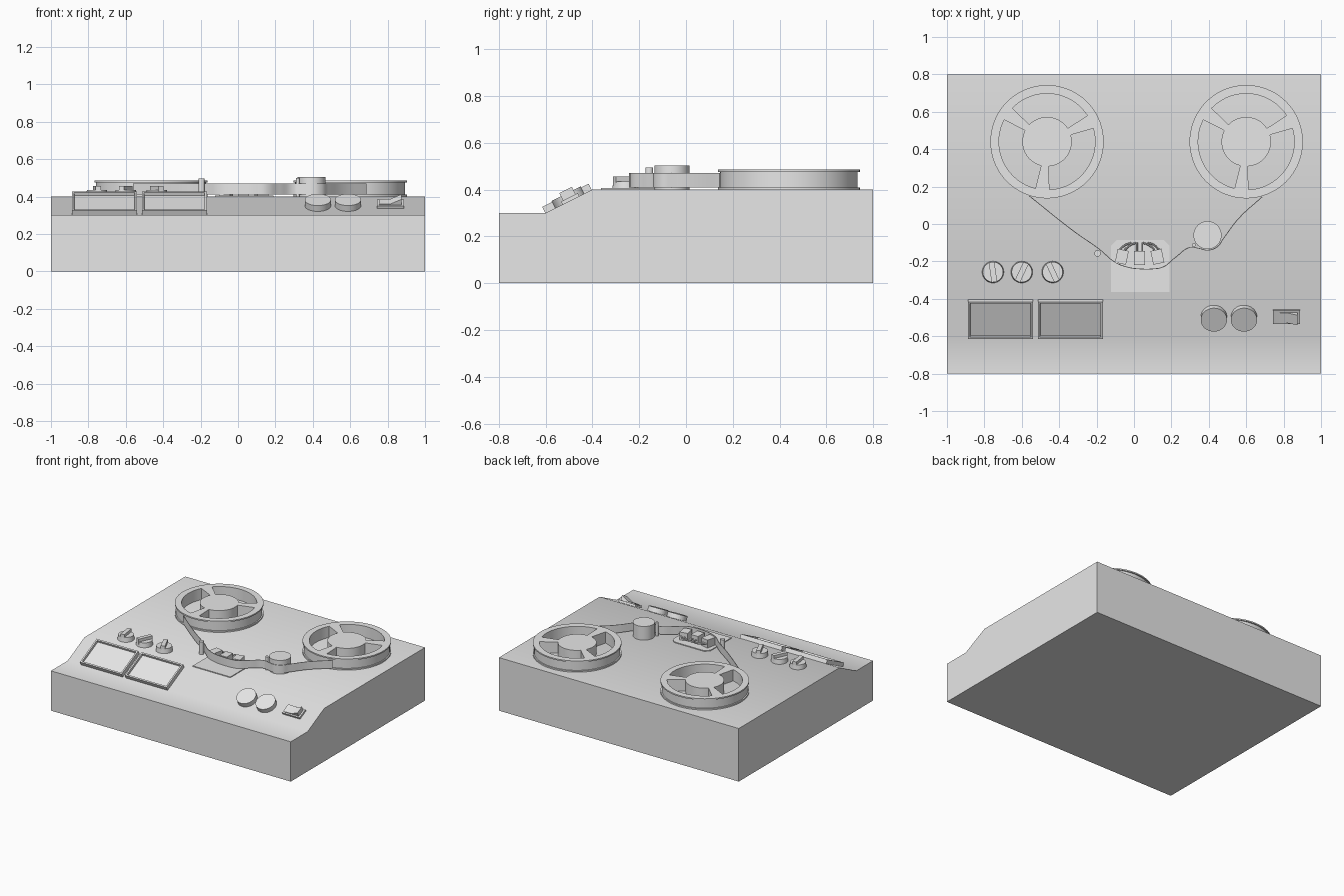
import bpy, bmesh
from math import radians, sin, cos, atan2
from mathutils import Matrix, Vector

cube = bpy.data.objects.get("Cube")
if cube:
    bpy.data.objects.remove(cube, do_unlink=True)

grey = bpy.data.materials.new("light_grey")
grey.use_nodes = True
grey.diffuse_color = (0.8, 0.8, 0.8, 1)
grey.node_tree.nodes["Principled BSDF"].inputs["Base Color"].default_value = (0.8, 0.8, 0.8, 1)

DECK = 0.4
TILT = atan2(0.1, 0.2)
parts = []


def add(name, data, matrix=Matrix()):
    ob = bpy.data.objects.new(name, data)
    bpy.context.collection.objects.link(ob)
    data.materials.append(grey)
    ob.matrix_world = matrix
    parts.append(ob)
    return ob


def finish(name, bm, matrix=Matrix()):
    bmesh.ops.recalc_face_normals(bm, faces=bm.faces)
    mesh = bpy.data.meshes.new(name)
    bm.to_mesh(mesh)
    bm.free()
    return add(name, mesh, matrix)


def at(x, y, z=DECK, turn=0):
    return Matrix.Translation((x, y, z)) @ Matrix.Rotation(radians(turn), 4, "Z")


def on_slope(x, y):
    """Frame on the sloped panel: local y runs up it, local z points out."""
    return Matrix.Translation((x, y, 0.6 + y / 2)) @ Matrix.Rotation(TILT, 4, "X")


def prism(name, points, depth, axis, matrix=Matrix()):
    """Extrude a closed outline; points are 3D and depth runs along axis."""
    bm = bmesh.new()
    face = bm.faces.new([bm.verts.new(p) for p in points])
    top = bmesh.ops.extrude_face_region(bm, geom=[face])["geom"]
    bmesh.ops.translate(bm, vec=Vector(axis) * depth,
                        verts=[v for v in top if isinstance(v, bmesh.types.BMVert)])
    return finish(name, bm, matrix)


def box(name, w, d, h, matrix):
    outline = [(-w / 2, -d / 2, 0), (w / 2, -d / 2, 0), (w / 2, d / 2, 0), (-w / 2, d / 2, 0)]
    return prism(name, outline, h, (0, 0, 1), matrix)


def disc(name, r, h, matrix, r_top=None):
    bm = bmesh.new()
    bmesh.ops.create_cone(bm, cap_ends=True, segments=48, radius1=r, radius2=r_top or r,
                          depth=h, matrix=Matrix.Translation((0, 0, h / 2)))
    return finish(name, bm, matrix)


def arc(r, start, end, steps):
    angles = [radians(start + (end - start) * i / steps) for i in range(steps + 1)]
    return [(r * cos(a), r * sin(a)) for a in angles]


def spoked_disc(name, r, h, matrix):
    """Filled disc with three wide windows around the hub."""
    cu = bpy.data.curves.new(name, "CURVE")
    cu.dimensions = "2D"
    cu.fill_mode = "BOTH"
    cu.extrude = h / 2
    loops = [arc(r, 0, 360, 72)[:-1]]
    for k in range(3):
        a, b = 33 + 120 * k, 136 + 120 * k
        loops.append(arc(0.257, a, b, 20) + arc(0.132, b, a, 20))
    for loop in loops:
        sp = cu.splines.new("POLY")
        sp.points.add(len(loop) - 1)
        for p, (x, y) in zip(sp.points, loop):
            p.co = (x, y, 0, 1)
        sp.use_cyclic_u = True
    add(name, cu, matrix @ Matrix.Translation((0, 0, h / 2)))


def path(name, points, matrix, ribbon=0, wire=0):
    cu = bpy.data.curves.new(name, "CURVE")
    cu.dimensions = "2D" if ribbon else "3D"
    cu.extrude = ribbon / 2
    cu.bevel_depth = wire
    cu.bevel_resolution = 2
    cu.resolution_u = 8
    sp = cu.splines.new("BEZIER")
    sp.bezier_points.add(len(points) - 1)
    for bp, p in zip(sp.bezier_points, points):
        bp.co = (*p, 0)
        bp.handle_left_type = bp.handle_right_type = "AUTO"
    return add(name, cu, matrix)


# Cabinet with sloped control panel
side = [(-0.8, 0), (0.8, 0), (0.8, DECK), (-0.4, DECK), (-0.6, 0.3), (-0.8, 0.3)]
prism("cabinet", [(-1, y, z) for y, z in side], 2, (1, 0, 0))

# Reels
for label, x in (("right", -0.465), ("left", 0.6)):
    spoked_disc(label + "_reel_lower_flange", 0.303, 0.01, at(x, 0.44))
    spoked_disc(label + "_reel_core", 0.294, 0.065, at(x, 0.44, 0.41))
    spoked_disc(label + "_reel_upper_flange", 0.303, 0.01, at(x, 0.44, 0.475))

# Tape, guide pin, capstan and pinch roller
route = [(-.56, .15), (-.32, -.04), (-.185, -.135), (-.1, -.205), (-.03, -.232),
         (.03, -.24), (.1, -.24), (.155, -.23), (.22, -.18), (.3, -.125), (.345, -.13),
         (.395, -.14), (.445, -.122), (.48, -.075), (.56, .03), (.685, .145)]
tape = path("tape", route, at(0, 0, 0.44), ribbon=0.06)
solid = tape.modifiers.new("thickness", "SOLIDIFY")
solid.thickness = 0.004
solid.offset = 0
disc("guide_pin", 0.017, 0.095, at(-0.195, -0.157))
disc("capstan", 0.01, 0.1, at(0.32, -0.112))
disc("pinch_roller", 0.075, 0.103, at(0.393, -0.06))

# Head plate with chamfered rear corners
plate = [(-.157, -.14), (.157, -.14), (.157, .107), (.125, .139), (-.125, .139), (-.157, .107)]
prism("head_plate", [(x, y, 0) for x, y in plate], 0.006, (0, 0, 1), at(0.034, -0.224))

# Tape heads and their wires
for label, x, y, turn in (("erase", -0.065, -0.175, -12), ("record", 0.03, -0.182, 0),
                          ("play", 0.125, -0.175, 12)):
    box(label + "_head", 0.06, 0.075, 0.06, at(x, y, 0.405, turn))
    for offset in (-0.014, 0.014):
        start = x + offset
        end = 0.03 + (x - 0.03) * 0.3 + offset
        path(label + "_head_wire", [(start, y + .035), ((start + end) / 2, -.112), (end, -.1)],
             at(0, 0, 0.435), wire=0.005)

# Selector knobs with grip bars
for i, (x, turn) in enumerate(((-0.754, 8), (-0.6, -25), (-0.435, 25))):
    disc(f"knob_{i + 1}", 0.058, 0.035, at(x, -0.257), 0.054)
    box(f"knob_grip_{i + 1}", 0.03, 0.108, 0.057, at(x, -0.257, DECK, turn))

# Level meters with recessed faces
for label, x in (("right", -0.714), ("left", -0.34)):
    bm = bmesh.new()
    bmesh.ops.create_cube(bm, size=1, matrix=Matrix.Translation((0, 0, 0.015))
                          @ Matrix.Diagonal((0.347, 0.222, 0.03, 1)))
    front = [f for f in bm.faces if f.normal.z > 0.9]
    bmesh.ops.inset_individual(bm, faces=front, thickness=0.016)
    bmesh.ops.inset_individual(bm, faces=front, thickness=0.002, depth=-0.016)
    finish(label + "_level_meter", bm, on_slope(x, -0.502))

# Round buttons
for i, x in enumerate((0.427, 0.588)):
    disc(f"round_button_{i + 1}", 0.07, 0.035, on_slope(x, -0.497))

# Rocker switch
box("switch_base", 0.145, 0.08, 0.015, on_slope(0.815, -0.492))
rocker = [(-.06, .01), (.06, .01), (.06, .05), (0, .022), (-.06, .02)]
prism("switch_rocker", [(x, -0.03, z) for x, z in rocker], 0.06, (0, 1, 0), on_slope(0.815, -0.492))

# Smooth shading with sharp edges kept
bpy.ops.object.select_all(action="DESELECT")
for ob in parts:
    ob.select_set(True)
bpy.context.view_layer.objects.active = parts[0]
bpy.ops.object.convert(target="MESH")
bpy.ops.object.shade_smooth_by_angle(angle=radians(30))
